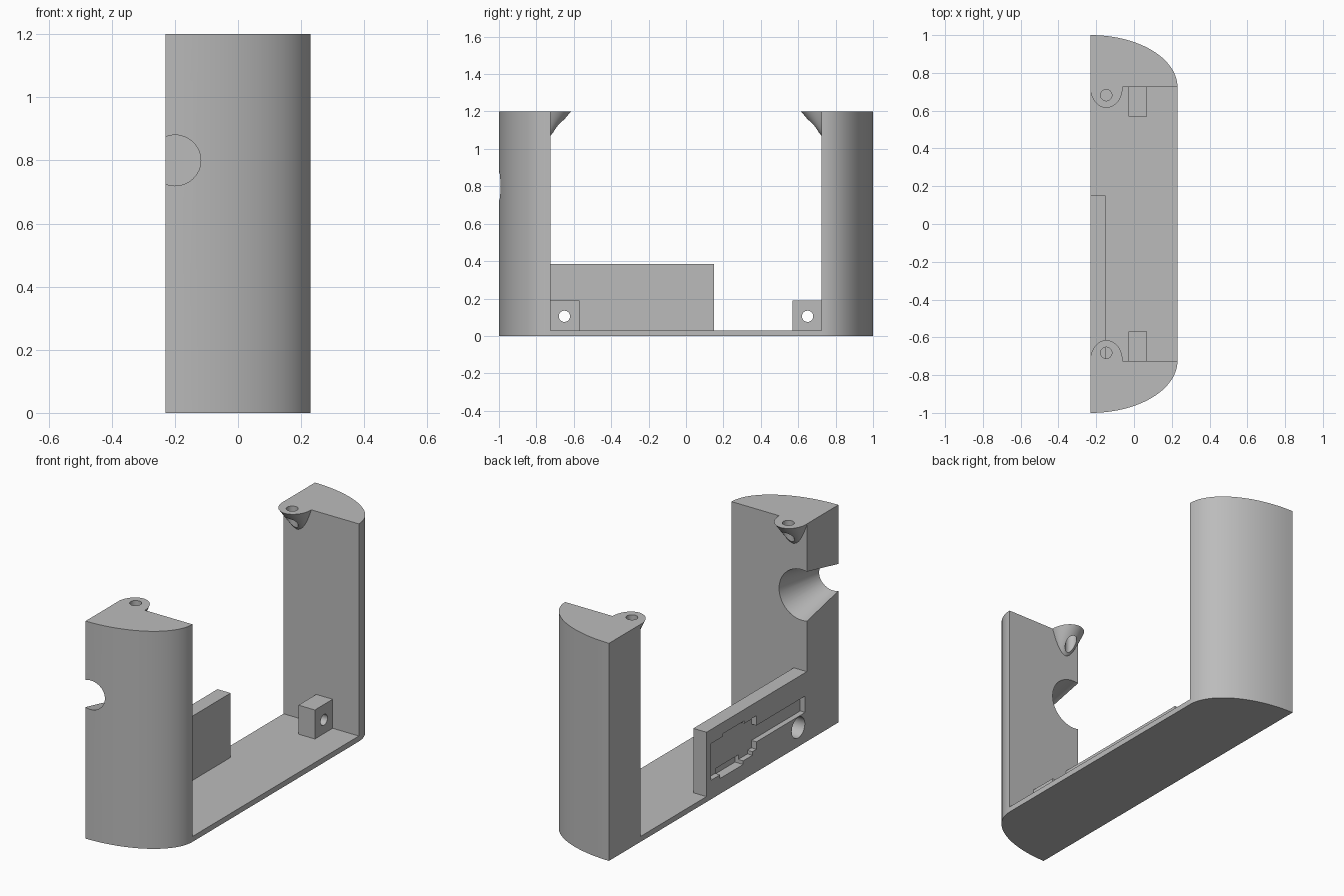
import bpy, bmesh
from math import sin, cos, pi, radians
from mathutils import Matrix

if "Cube" in bpy.data.objects:
    bpy.data.objects.remove(bpy.data.objects["Cube"])

grey = bpy.data.materials.new("plain grey")
grey.use_nodes = True
colour = (0.5, 0.5, 0.5, 1)
grey.diffuse_color = colour
grey.node_tree.nodes["Principled BSDF"].inputs["Base Color"].default_value = colour

BACK, FRONT_X = -0.23, 0.23     # flat side and rounded side in x
INNER, HEIGHT, FLOOR = 0.725, 1.2, 0.03


def finish(name, bm):
    bmesh.ops.recalc_face_normals(bm, faces=bm.faces)
    mesh = bpy.data.meshes.new(name)
    bm.to_mesh(mesh)
    bm.free()
    mesh.materials.append(grey)
    ob = bpy.data.objects.new(name, mesh)
    bpy.context.collection.objects.link(ob)
    return ob


def box(name, x, y, z):
    bm = bmesh.new()
    bmesh.ops.create_cube(bm, size=1)
    for v in bm.verts:
        v.co = [r[0] if c < 0 else r[1] for c, r in zip(v.co, (x, y, z))]
    return finish(name, bm)


def cone(name, centre, r1, r2, depth, axis="Z"):
    turn = {"X": Matrix.Rotation(pi / 2, 4, "Y"),
            "Y": Matrix.Rotation(-pi / 2, 4, "X"), "Z": Matrix()}[axis]
    bm = bmesh.new()
    bmesh.ops.create_cone(bm, cap_ends=True, segments=48, radius1=r1, radius2=r2,
                          depth=depth, matrix=Matrix.Translation(centre) @ turn)
    return finish(name, bm)


def loft(name, rings):
    bm = bmesh.new()
    loops = [[bm.verts.new(p) for p in ring] for ring in rings]
    n = len(loops[0])
    for a, b in zip(loops, loops[1:]):
        for i in range(n):
            j = (i + 1) % n
            bm.faces.new((a[i], a[j], b[j], b[i]))
    bm.faces.new(loops[0])
    bm.faces.new(loops[-1])
    return finish(name, bm)


def activate(ob):
    bpy.ops.object.select_all(action="DESELECT")
    ob.select_set(True)
    bpy.context.view_layer.objects.active = ob


def cut(ob, *cutters):
    activate(ob)
    for c in cutters:
        c.hide_render = True
        mod = ob.modifiers.new("cut", "BOOLEAN")
        mod.operation, mod.solver, mod.object = "DIFFERENCE", "EXACT", c
        bpy.ops.object.modifier_apply(modifier=mod.name)
        bpy.data.objects.remove(c)


def smooth(ob):
    activate(ob)
    bpy.ops.object.shade_smooth_by_angle(angle=radians(30))


# Floor plate joining the two columns
box("floor_plate", (BACK, FRONT_X), (-INNER, INNER), (0, FLOOR))

for side, label in ((-1, "front"), (1, "back")):
    # Column with a quarter-ellipse outline
    arc = [(BACK + (FRONT_X - BACK) * sin(i * pi / 48),
            side * (INNER + (1 - INNER) * cos(i * pi / 48))) for i in range(25)]
    outline = [(BACK, side * INNER)] + arc
    column = loft(label + "_column", [[(x, y, z) for x, y in outline] for z in (0, HEIGHT)])
    if side < 0:
        # Funnel-shaped cable opening through the front column
        cut(column, cone("funnel_cutter", (-0.2, -0.8625, 0.8), 0.08, 0.14, 0.277, "Y"))
    smooth(column)

    # Bowl-shaped screw lug under the top edge
    rings = []
    for k in range(15):
        t = 0.995 * k / 14
        wide, deep = 0.086 * (1 - t) ** 0.5, 0.11 * (1 - t)
        rings.append([(max(BACK, -0.146 + wide * cos(a * pi / 32)),
                       side * (INNER - deep * sin(a * pi / 32)),
                       HEIGHT - 0.13 * t) for a in range(33)])
    lug = loft(label + "_screw_lug", rings)
    cut(lug, cone("screw_cutter", (-0.147, side * 0.682, 1.1), 0.03, 0.03, 0.4))
    smooth(lug)

    # Small drilled block at the foot of the column
    y = sorted((side * 0.57, side * INNER))
    block = box(label + "_drilled_block", (-0.03, 0.07), y, (FLOOR, 0.19))
    cut(block, cone("bore_cutter", (0.02, side * 0.65, 0.105), 0.03, 0.03, 0.3, "X"))
    smooth(block)

# Side wall with shallow pockets on its outer face
wall = box("side_wall", (BACK, -0.15), (-INNER, 0.15), (FLOOR, 0.385))
pockets = [  # depth, y range, z range
    (0.03, (-0.25, 0.11), (0.105, 0.307)),
    (0.03, (-0.18, 0.01), (0.25, 0.322)),
    (0.03, (-0.285, -0.24), (0.125, 0.31)),
    (0.03, (-0.71, -0.27), (0.166, 0.256)),
    (0.05, (-0.17, 0.03), (0.085, 0.13)),
]
cut(wall, *[box("pocket_cutter", (-0.3, BACK + d), y, z) for d, y, z in pockets])
cut(wall, cone("access_cutter", (-0.19, -0.65, 0.105), 0.057, 0.057, 0.3, "X"))
smooth(wall)
